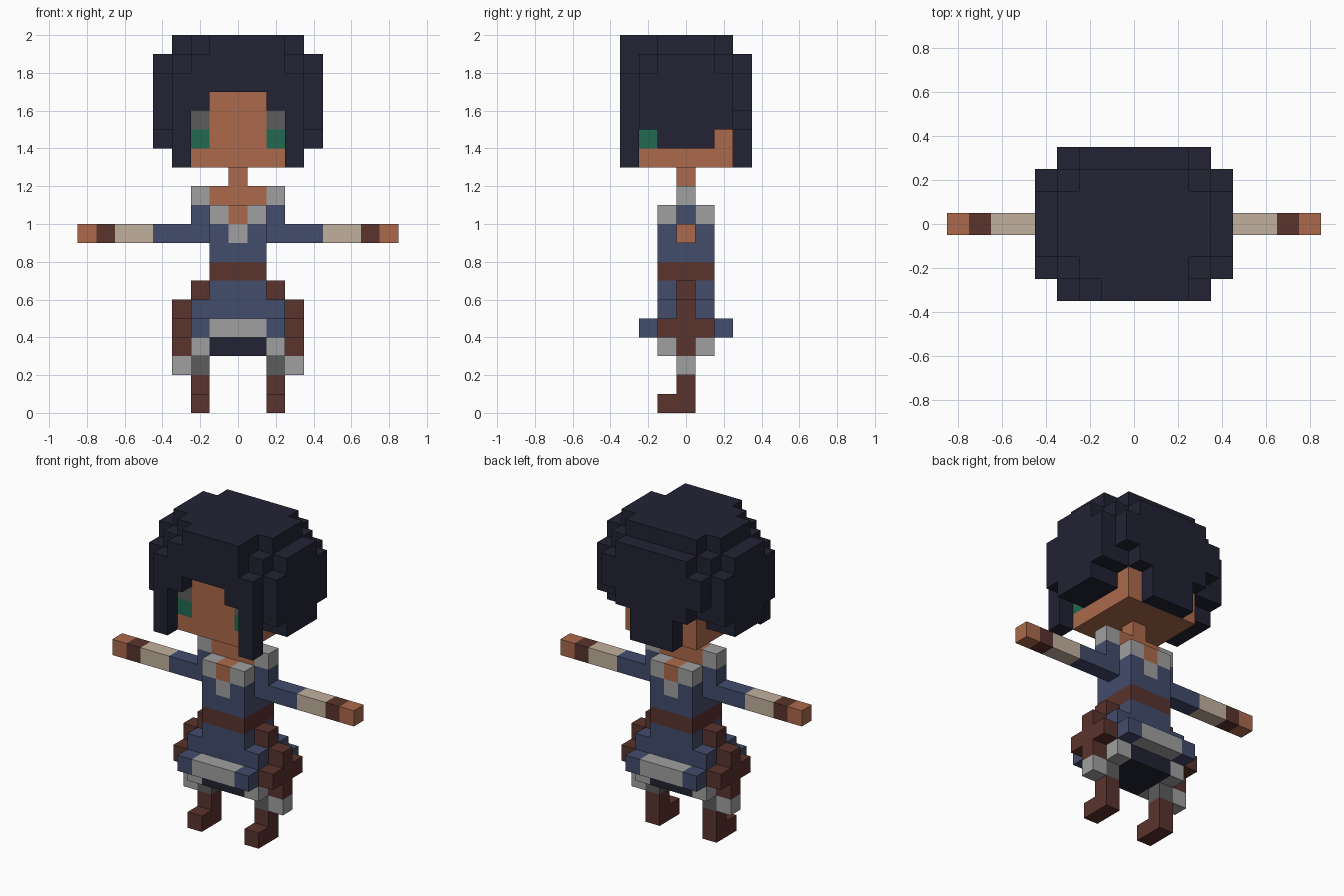
import bpy
import bmesh
from mathutils import Vector

if "Cube" in bpy.data.objects:
    bpy.data.objects.remove(bpy.data.objects["Cube"])

U = 0.1  # edge length of one block


def material(name, rgb):
    lin = [((c / 255 + 0.055) / 1.055) ** 2.4 for c in rgb] + [1.0]
    m = bpy.data.materials.new(name)
    m.use_nodes = True
    m.diffuse_color = lin
    bsdf = m.node_tree.nodes["Principled BSDF"]
    bsdf.inputs["Base Color"].default_value = lin
    bsdf.inputs["Roughness"].default_value = 0.9
    return m


HAIR = material("dark_navy", (34, 34, 52))
SKIN = material("skin", (171, 106, 75))
BLUE = material("slate_blue", (66, 76, 108))
BROWN = material("leather_brown", (90, 51, 45))
LIGHT = material("light_grey", (160, 160, 160))
GREY = material("dark_grey", (92, 92, 92))
GREEN = material("eye_green", (34, 106, 82))
BEIGE = material("sleeve_beige", (193, 176, 158))

owner = {}   # block position -> part name; later parts carve into earlier ones
colour = {}


def part(name, mat, *boxes):
    """Claim blocks: each box is (x0, x1, y0, y1, z0, z1), inclusive indices."""
    colour[name] = mat
    for x0, x1, y0, y1, z0, z1 in boxes:
        for x in range(x0, x1 + 1):
            for y in range(y0, y1 + 1):
                for z in range(z0, z1 + 1):
                    owner[x, y, z] = name


def pair(name, mat, *boxes):
    """Same part on the left (+x) and right (-x)."""
    part("left_" + name, mat, *boxes)
    part("right_" + name, mat, *[(-b[1], -b[0]) + tuple(b[2:]) for b in boxes])


def both_ends(name, mat, *boxes):
    """Same part at the front (-y) and back (+y)."""
    part("front_" + name, mat, *boxes)
    part("back_" + name, mat, *[b[:2] + (-b[3], -b[2]) + b[4:] for b in boxes])


# Head and neck
part("head", SKIN, (-2, 2, -2, 2, 13, 16))
part("neck", SKIN, (0, 0, 0, 0, 12, 12), (-1, 1, 0, 0, 11, 11))
pair("eye", GREEN, (2, 2, -2, -2, 14, 14))
pair("eyebrow", GREY, (2, 2, -2, -2, 15, 15))

# Hair: crown, fringe, back and sides
part("hair_crown", HAIR,
     (-3, 3, -2, 2, 17, 18), (-3, 3, -1, 1, 19, 19), (-2, 2, -2, 2, 19, 19))
part("hair_fringe", HAIR,
     (-1, 2, -3, -3, 19, 19), (-2, 2, -3, -3, 18, 18), (-3, 3, -3, -3, 17, 17))
part("hair_back", HAIR,
     (-2, 2, 3, 3, 18, 18), (-3, 3, 3, 3, 16, 17),
     (-2, 2, 3, 3, 15, 15), (-1, 1, 3, 3, 13, 14))
pair("hair_side", HAIR,
     (3, 3, -2, 2, 15, 16), (3, 4, -1, 1, 14, 14),
     (4, 4, -2, 2, 15, 17), (4, 4, -1, 1, 18, 18))
pair("hair_lock", HAIR, (3, 3, -3, -3, 13, 16), (2, 2, -3, -3, 16, 16))

# Torso, collar and belt
part("tunic", BLUE, (-1, 1, -1, 1, 8, 10))
part("belt", BROWN, (-1, 1, -1, 1, 7, 7))
both_ends("collar", LIGHT,
          (-1, -1, -1, -1, 10, 10), (1, 1, -1, -1, 10, 10), (0, 0, -1, -1, 9, 9))
both_ends("neckline", SKIN, (0, 0, -1, -1, 10, 10))
pair("shoulder", BLUE, (2, 2, 0, 0, 10, 10))
pair("shoulder_cap", LIGHT, (2, 2, 0, 0, 11, 11))

# Arms
pair("sleeve", BLUE, (2, 4, 0, 0, 9, 9))
pair("forearm", BEIGE, (5, 6, 0, 0, 9, 9))
pair("cuff", BROWN, (7, 7, 0, 0, 9, 9))
pair("hand", SKIN, (8, 8, 0, 0, 9, 9))

# Skirt with trim and hip guards
part("skirt", BLUE, (-1, 1, -1, 1, 6, 6), (-2, 2, -1, 1, 5, 5), (-2, 2, -2, 2, 4, 4))
both_ends("skirt_trim", LIGHT, (-1, 1, -2, -2, 4, 4))
part("underskirt", HAIR, (-1, 1, -1, 1, 3, 3))
pair("skirt_hem", LIGHT, (2, 2, -1, 1, 3, 3))
pair("hip_guard", BROWN,
     (2, 2, 0, 0, 6, 6), (3, 3, 0, 0, 5, 5), (3, 3, -1, 1, 4, 4), (3, 3, 0, 0, 3, 3))
pair("hip_tip", LIGHT, (3, 3, 0, 0, 2, 2))

# Legs
pair("stocking", GREY, (2, 2, 0, 0, 2, 2))
pair("boot", BROWN, (2, 2, 0, 0, 0, 1), (2, 2, -1, -1, 0, 0))


def build(name):
    """Skin the exposed sides of a part's blocks and merge flat areas."""
    bm = bmesh.new()
    for cell in [c for c, n in owner.items() if n == name]:
        centre = Vector((cell[0], cell[1], cell[2] + 0.5)) * U
        for axis in range(3):
            for sign in (-1, 1):
                step = [0, 0, 0]
                step[axis] = sign
                if tuple(a + b for a, b in zip(cell, step)) in owner:
                    continue
                n = Vector(step)
                u = Vector([float(a == (axis + 1) % 3) for a in range(3)])
                v = n.cross(u)
                bm.faces.new([bm.verts.new(centre + (n + u * a + v * b) * U / 2)
                              for a, b in ((-1, -1), (1, -1), (1, 1), (-1, 1))])
    bmesh.ops.remove_doubles(bm, verts=bm.verts[:], dist=0.001)
    bmesh.ops.dissolve_limit(bm, angle_limit=0.01, verts=bm.verts[:], edges=bm.edges[:])
    mesh = bpy.data.meshes.new(name)
    bm.to_mesh(mesh)
    bm.free()
    mesh.materials.append(colour[name])
    bpy.context.collection.objects.link(bpy.data.objects.new(name, mesh))


for part_name in colour:
    build(part_name)
